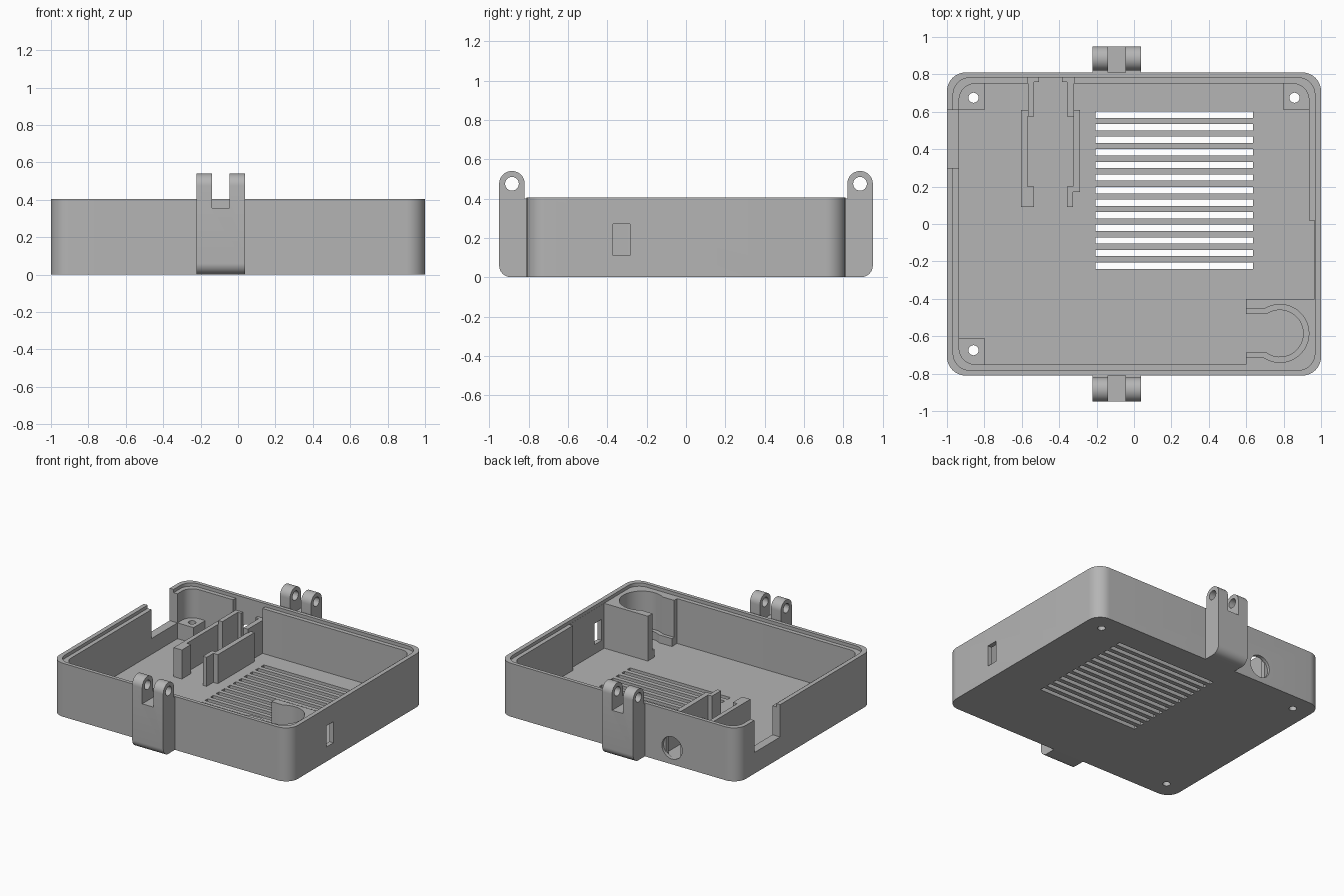
import bpy, bmesh
from math import cos, sin, pi, radians

if "Cube" in bpy.data.objects:
    bpy.data.objects.remove(bpy.data.objects["Cube"], do_unlink=True)

FLOOR, LEDGE, TOP, BOSS = 0.04, 0.38, 0.405, 0.16

grey = bpy.data.materials.new("plain grey")
grey.use_nodes = True
grey.diffuse_color = (0.46, 0.46, 0.46, 1)
grey.node_tree.nodes["Principled BSDF"].inputs["Base Color"].default_value = (0.46, 0.46, 0.46, 1)


def arc(cx, cy, r, start, end, n=10):
    angles = [radians(start + (end - start) * i / n) for i in range(n + 1)]
    return [(cx + r * cos(a), cy + r * sin(a)) for a in angles]


def rounded(w, d, r):
    """Rounded rectangle with half sizes w and d."""
    pts = []
    for i, (sx, sy) in enumerate([(1, 1), (-1, 1), (-1, -1), (1, -1)]):
        pts += arc(sx * (w - r), sy * (d - r), r, 90 * i, 90 * i + 90)
    return pts


def rect(x0, x1, y0, y1):
    return [(x0, y0), (x1, y0), (x1, y1), (x0, y1)]


def prism(name, pts, lo, hi, axis="z"):
    """Extrude a flat outline from lo to hi along an axis."""
    place = {"z": lambda u, v, t: (u, v, t),
             "x": lambda u, v, t: (t, u, v),
             "y": lambda u, v, t: (u, t, v)}[axis]
    bm = bmesh.new()
    rings = [[bm.verts.new(place(u, v, t)) for u, v in pts] for t in (lo, hi)]
    bm.faces.new(rings[0])
    bm.faces.new(rings[1])
    n = len(pts)
    for i in range(n):
        j = (i + 1) % n
        bm.faces.new((rings[0][i], rings[0][j], rings[1][j], rings[1][i]))
    bmesh.ops.recalc_face_normals(bm, faces=bm.faces)
    mesh = bpy.data.meshes.new(name)
    bm.to_mesh(mesh)
    bm.free()
    mesh.materials.append(grey)
    ob = bpy.data.objects.new(name, mesh)
    bpy.context.collection.objects.link(ob)
    return ob


def select(ob):
    bpy.ops.object.select_all(action="DESELECT")
    ob.select_set(True)
    bpy.context.view_layer.objects.active = ob


def boolean(ob, pts, lo, hi, axis="z", op="DIFFERENCE"):
    """Cut a prism from a part, or join one to it."""
    tool = prism("cutter", pts, lo, hi, axis)
    select(ob)
    mod = ob.modifiers.new("cut", "BOOLEAN")
    mod.operation, mod.solver, mod.object = op, "EXACT", tool
    bpy.ops.object.modifier_apply(modifier=mod.name)
    bpy.data.objects.remove(tool, do_unlink=True)


def smooth(ob):
    select(ob)
    bpy.ops.object.shade_smooth_by_angle(angle=radians(30))


# Tray shell with a stepped lip
case = prism("case_shell", rounded(1, 0.81, 0.1), 0, TOP)
boolean(case, rounded(0.935, 0.75, 0.085), FLOOR, 0.5)
boolean(case, rounded(0.967, 0.782, 0.09), LEDGE, 0.5)

# Thinned right wall, recess behind the jack, cable notch in the left wall
boolean(case, rect(0.8, 0.966, -0.45, 0.02), FLOOR, 0.5)
boolean(case, rect(-0.566, -0.32, 0.6, 0.782), FLOOR, 0.5)
boolean(case, rect(-1.1, -0.9, 0.3, 0.61), BOSS, 0.5)

# Side window and round jack opening
boolean(case, rect(-0.37, -0.285, 0.11, 0.27), 0.9, 1.1, "x")
boolean(case, arc(-0.45, 0.125, 0.085, 0, 345, 23), 0.7, 0.9, "y")

# Floor vents
for i in range(13):
    y = 0.585 - i * 0.0673
    boolean(case, rect(-0.205, 0.637, y - 0.017, y + 0.017), -0.1, 0.1)

# Screw bosses in three corners, drilled through the floor
for name, sx, sy in [("back_left", 1, 1), ("back_right", -1, 1), ("front_right", -1, -1)]:
    xs, ys = sorted((sx * 0.8, sx * 0.95)), sorted((sy * 0.61, sy * 0.77))
    boss = prism(name + "_boss", rect(*xs, *ys), 0.02, BOSS)
    hole = arc(sx * 0.858, sy * 0.675, 0.027, 0, 345, 23)
    for part in (boss, case):
        boolean(part, hole, -0.1, 0.3)
    smooth(boss)
smooth(case)


# Corner block with a keyhole-shaped pocket, narrower near the floor
def keyhole(r, half_neck):
    a = 180 - math_angle(half_neck / r)
    return [(0.5, -0.585 - half_neck)] + arc(0.78, -0.585, r, -a, a, 32) + [(0.5, -0.585 + half_neck)]


def math_angle(ratio):
    from math import asin
    return asin(ratio) * 180 / pi


block = prism("corner_block", [(0.6, -0.4), (0.6, -0.77)] + arc(0.88, -0.69, 0.09, -90, 0)
              + [(0.97, -0.4)], 0.02, LEDGE)
boolean(block, keyhole(0.125, 0.103), FLOOR, 0.5)
boolean(block, keyhole(0.155, 0.13), 0.1, 0.5)
smooth(block)

# Jack holder: two stepped rails with raised arms reaching the back wall
prism("jack_rail_right", [(-0.603, 0.09), (-0.534, 0.09), (-0.534, 0.2), (-0.57, 0.2),
                          (-0.57, 0.575), (-0.534, 0.575), (-0.534, 0.61), (-0.603, 0.61)], 0.02, 0.26)
prism("jack_rail_left", [(-0.358, 0.09), (-0.326, 0.09), (-0.326, 0.17), (-0.288, 0.17),
                         (-0.288, 0.61), (-0.358, 0.61), (-0.358, 0.575), (-0.326, 0.575),
                         (-0.326, 0.2), (-0.358, 0.2)], 0.02, 0.26)
prism("jack_arm_right", [(-0.568, 0.575), (-0.534, 0.575), (-0.534, 0.76), (-0.507, 0.76),
                         (-0.507, 0.79), (-0.568, 0.79)], 0.02, 0.29)
prism("jack_arm_left", [(-0.32, 0.575), (-0.358, 0.575), (-0.358, 0.76), (-0.384, 0.76),
                        (-0.384, 0.79), (-0.32, 0.79)], 0.02, 0.29)

# Forked hinge lugs, front and back
side = ([(0.8, 0)] + arc(0.89, 0.06, 0.06, -90, 0) + arc(0.885, 0.475, 0.065, 0, 180, 20)
        + [(0.82, 0.4), (0.8, 0.4)])
for name, s in (("front", -1), ("back", 1)):
    lug = prism(name + "_hinge_lug", [(s * u, v) for u, v in side], -0.222, 0.038, "x")
    ys = sorted((s * 0.811, s * 1.1))
    boolean(lug, rect(-0.138, -0.045, *ys), 0.355, 0.7)
    boolean(lug, arc(s * 0.885, 0.475, 0.035, 0, 345, 23), -0.4, 0.2, "x")
    smooth(lug)
